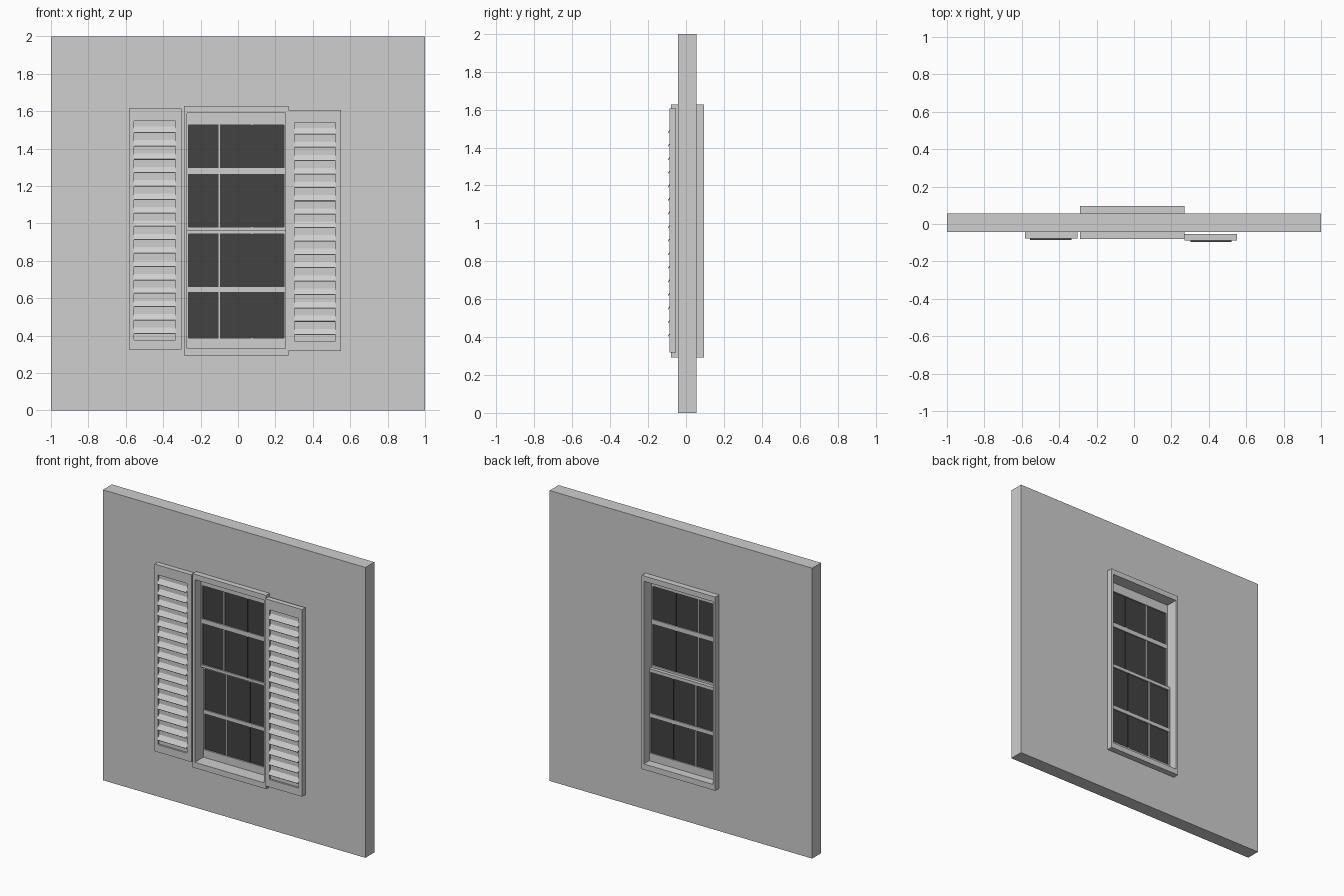
import bpy

if "Cube" in bpy.data.objects:
    bpy.data.objects.remove(bpy.data.objects["Cube"])


def material(name, v):
    m = bpy.data.materials.new(name)
    m.diffuse_color = (v, v, v, 1)
    m.use_nodes = True
    m.node_tree.nodes["Principled BSDF"].inputs["Base Color"].default_value = m.diffuse_color
    return m


GREY = material("light_grey", 0.62)
DARK = material("dark_glass", 0.055)


def make(name, verts, faces, mat):
    me = bpy.data.meshes.new(name)
    me.from_pydata(verts, [], faces)
    me.materials.append(mat)
    ob = bpy.data.objects.new(name, me)
    bpy.context.collection.objects.link(ob)
    return ob


def prism(name, x0, x1, profile, mat=GREY):
    """Extrude a (y, z) profile, listed counter-clockwise seen from +x."""
    n = len(profile)
    verts = [(x, y, z) for x in (x0, x1) for y, z in profile]
    faces = [tuple(range(n))[::-1], tuple(range(n, 2 * n))]
    faces += [(i, (i + 1) % n, n + (i + 1) % n, n + i) for i in range(n)]
    return make(name, verts, faces, mat)


def box(name, x0, x1, y0, y1, z0, z1, mat=GREY):
    return prism(name, x0, x1, [(y0, z0), (y1, z0), (y1, z1), (y0, z1)], mat)


def ring(name, outer, inner, y0, y1, mat=GREY):
    """Rectangular frame; outer and inner are (x0, x1, z0, z1)."""
    verts = []
    for y in (y0, y1):
        for a, b, c, d in (outer, inner):
            verts += [(a, y, c), (b, y, c), (b, y, d), (a, y, d)]
    faces = []
    for i in range(4):
        j = (i + 1) % 4
        faces += [(i, j, 4 + j, 4 + i),                  # front
                  (8 + j, 8 + i, 12 + i, 12 + j),        # back
                  (j, i, 8 + i, 8 + j),                  # outer side
                  (4 + i, 4 + j, 12 + j, 12 + i)]        # inner side
    return make(name, verts, faces, mat)


# Wall with window opening, and the window casing passing through it
CASING = (-0.29, 0.27, 0.293, 1.627)
OPENING = (-0.273, 0.254, 0.332, 1.59)
ring("wall", (-1, 1, 0, 2), CASING, -0.042, 0.055)
ring("window_casing", CASING, OPENING, -0.08, 0.096)


# Two sliding sashes, each with a pane and glazing bars
def sash(name, z0, z1, g0, g1, b0, b1, y):
    gx0, gx1 = -0.265, 0.246
    ring(name + "_frame", (-0.273, 0.254, z0, z1), (gx0, gx1, g0, g1),
         y - 0.012, y + 0.012)
    box(name + "_glass", gx0, gx1, y - 0.003, y + 0.003, g0, g1, DARK)
    box(name + "_crossbar", gx0, gx1, y - 0.011, y + 0.011, b0, b1)
    for label, x, mat in (("left", -0.1, GREY), ("right", 0.075, DARK)):
        box(f"{name}_{label}_bar", x - 0.004, x + 0.004,
            y - 0.008, y + 0.008, g0, g1, mat)


sash("upper_sash", 0.962, 1.59, 0.98, 1.526, 1.264, 1.296, 0.0)
sash("lower_sash", 0.332, 0.966, 0.386, 0.943, 0.632, 0.659, 0.025)


# Louvred shutters: frame, backing and tilted slats
def shutter(name, outer, inner, yf, yb, z_top):
    ring(name + "_frame", outer, inner, yf, yb)
    x0, x1, z0, z1 = inner
    box(name + "_backing", x0, x1, yf + 0.012, yb - 0.002, z0, z1)
    for i in range(16):
        z = z_top - i * 0.0716
        prism(f"{name}_slat_{i + 1}", x0, x1,
              [(yf - 0.008, z), (yf - 0.006, z - 0.003),
               (yf + 0.014, z + 0.024), (yf + 0.014, z + 0.034)])


shutter("left_shutter", (-0.582, -0.302, 0.325, 1.614),
        (-0.556, -0.335, 0.377, 1.546), -0.077, -0.042, 1.486)
shutter("right_shutter", (0.27, 0.55, 0.318, 1.607),
        (0.301, 0.522, 0.37, 1.539), -0.088, -0.053, 1.479)
